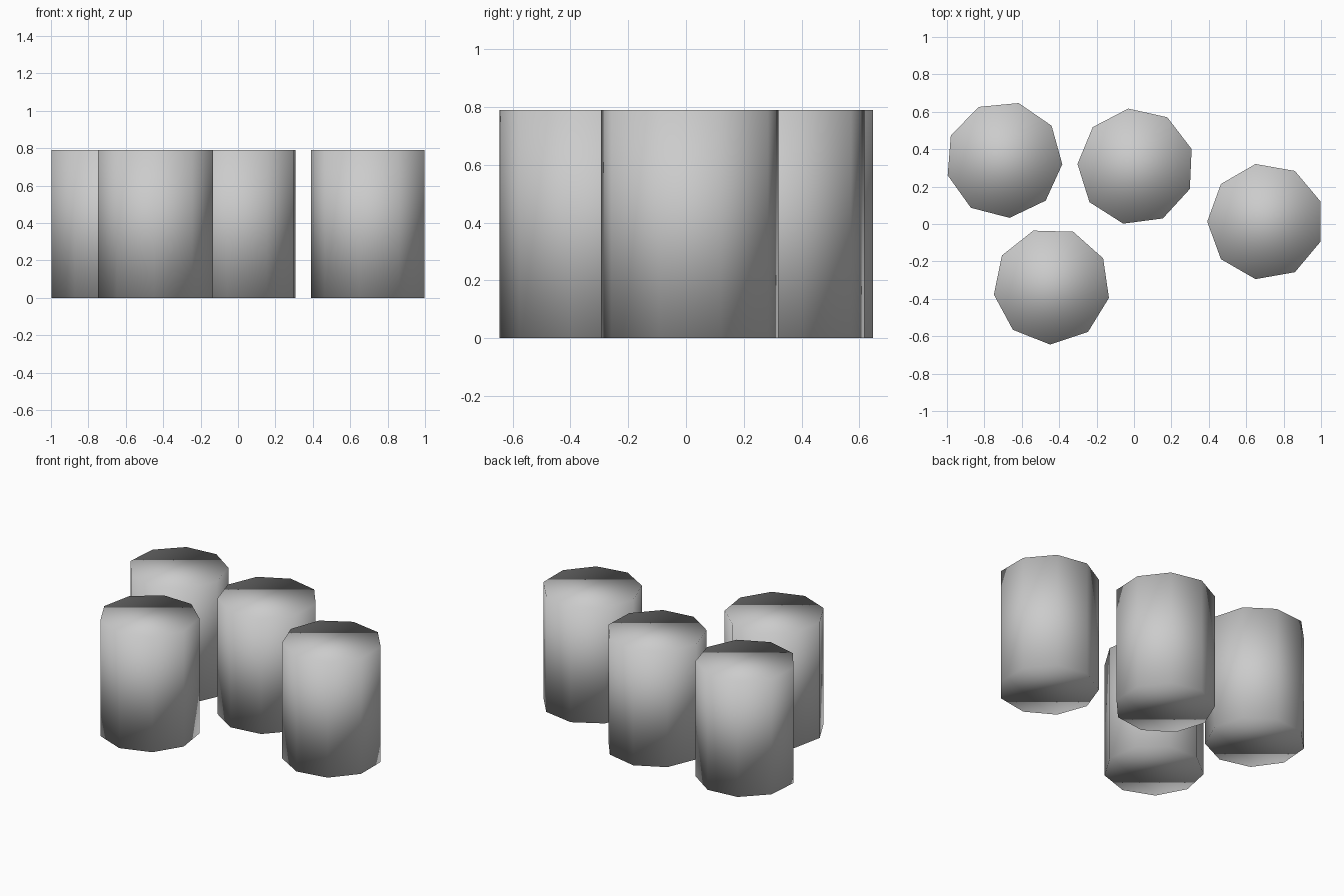
import bpy
from math import radians

if "Cube" in bpy.data.objects:
    bpy.data.objects.remove(bpy.data.objects["Cube"])

RADIUS, HEIGHT, SIDES = 0.3125, 0.79, 9


def post(name, x, y, first_corner):
    """Capped nine-sided post with one corner at the given angle (degrees)."""
    # Blender places the first circle vertex on +y, so offset by 90 degrees
    bpy.ops.mesh.primitive_cylinder_add(
        vertices=SIDES, radius=RADIUS, depth=HEIGHT,
        location=(x, y, HEIGHT / 2), rotation=(0, 0, radians(first_corner - 90)))
    obj = bpy.context.object
    obj.name = name
    # the shading runs smoothly over sides and caps
    bpy.ops.object.shade_smooth()
    return obj


# four separate posts of equal size, each turned differently
post("post_back_left", -0.695, 0.344, -4.5)
post("post_middle", 0.010, 0.307, 177.5)
post("post_right", 0.704, 0.013, 180)
post("post_front_left", -0.440, -0.332, 268.4)
